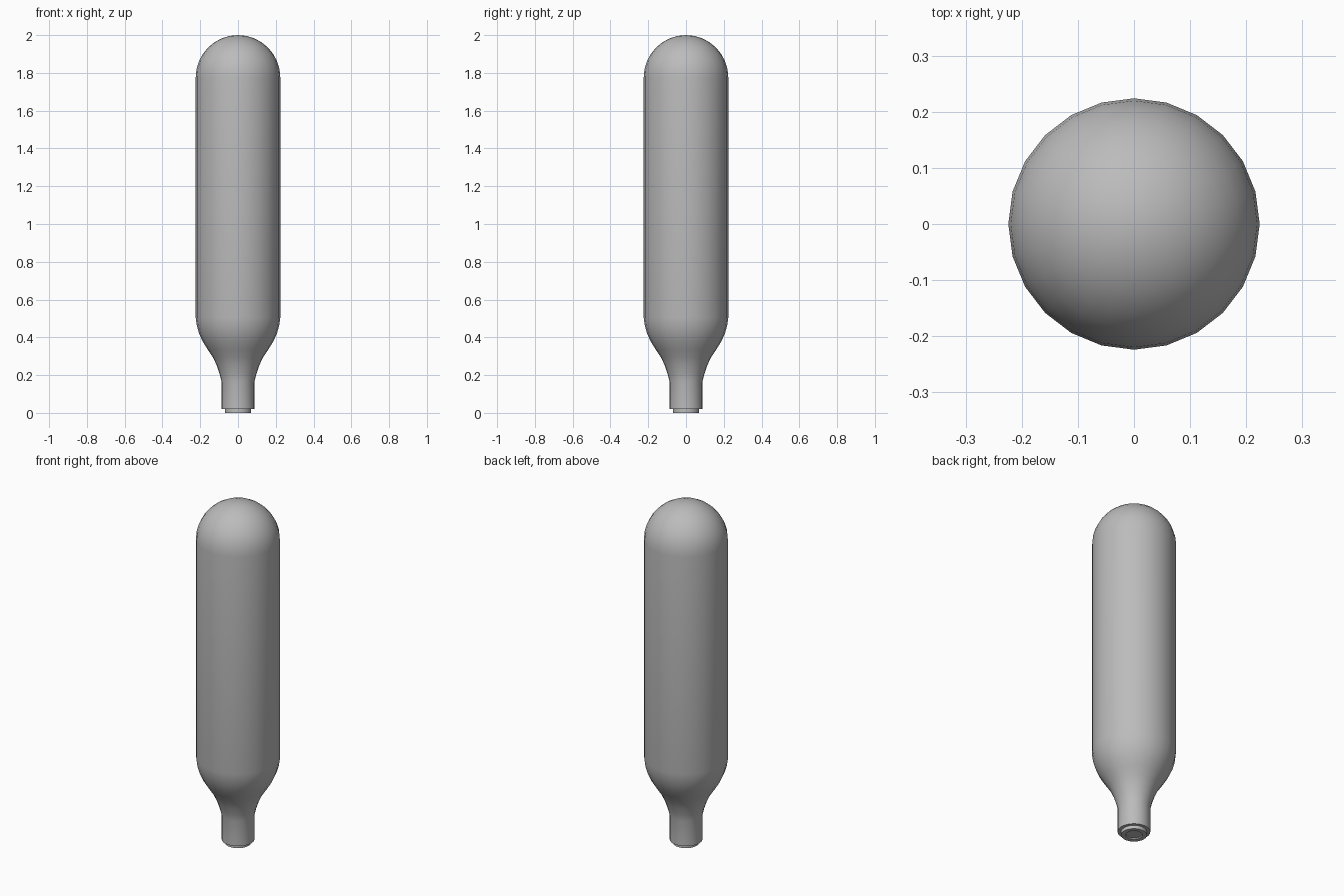
import bpy, bmesh, math

default = bpy.data.objects.get("Cube")
if default:
    bpy.data.objects.remove(default, do_unlink=True)

SIDES = 24
RADIUS = 0.224


def make_material(name, rgb):
    mat = bpy.data.materials.new(name)
    mat.use_nodes = True
    color = (*rgb, 1.0)
    mat.diffuse_color = color
    mat.node_tree.nodes["Principled BSDF"].inputs["Base Color"].default_value = color
    return mat


def lathe(name, profile, mat, angle):
    """Turn a (radius, height) profile around z; radius 0 makes a pole."""
    bm = bmesh.new()
    rings = []
    for r, z in profile:
        if r == 0:
            rings.append([bm.verts.new((0, 0, z))] * SIDES)
        else:
            rings.append([bm.verts.new((r * math.cos(math.tau * i / SIDES),
                                        r * math.sin(math.tau * i / SIDES), z))
                          for i in range(SIDES)])
    for low, high in zip(rings, rings[1:]):
        for i in range(SIDES):
            j = (i + 1) % SIDES
            corners = dict.fromkeys((low[i], low[j], high[j], high[i]))
            bm.faces.new(list(corners))
    bmesh.ops.recalc_face_normals(bm, faces=bm.faces)
    mesh = bpy.data.meshes.new(name)
    bm.to_mesh(mesh)
    bm.free()
    mesh.materials.append(mat)
    obj = bpy.data.objects.new(name, mesh)
    bpy.context.collection.objects.link(obj)
    bpy.ops.object.select_all(action="DESELECT")
    obj.select_set(True)
    bpy.context.view_layer.objects.active = obj
    bpy.ops.object.shade_smooth_by_angle(angle=math.radians(angle))
    return obj


steel = make_material("brushed steel", (0.5, 0.5, 0.5))

# Neck, flared shoulder, straight body and domed end
neck = [(0, 0.02), (0.087, 0.02), (0.087, 0.165)]
shoulder = [(0.097, 0.205), (0.112, 0.25), (0.132, 0.293), (0.16, 0.335),
            (0.187, 0.378), (0.206, 0.42), (0.218, 0.462), (RADIUS, 0.505)]
dome = [(RADIUS * math.cos(a), 2 - RADIUS + RADIUS * math.sin(a))
        for a in (math.pi / 2 * k / 8 for k in range(8))] + [(0, 2)]
lathe("bottle_body", neck + shoulder + dome, steel, 40)

# Sealing cap with a shallow recess in its end
cap = [(0, 0.006), (0.042, 0.006), (0.045, 0), (0.069, 0), (0.069, 0.021)]
lathe("sealing_cap", cap, steel, 30)
